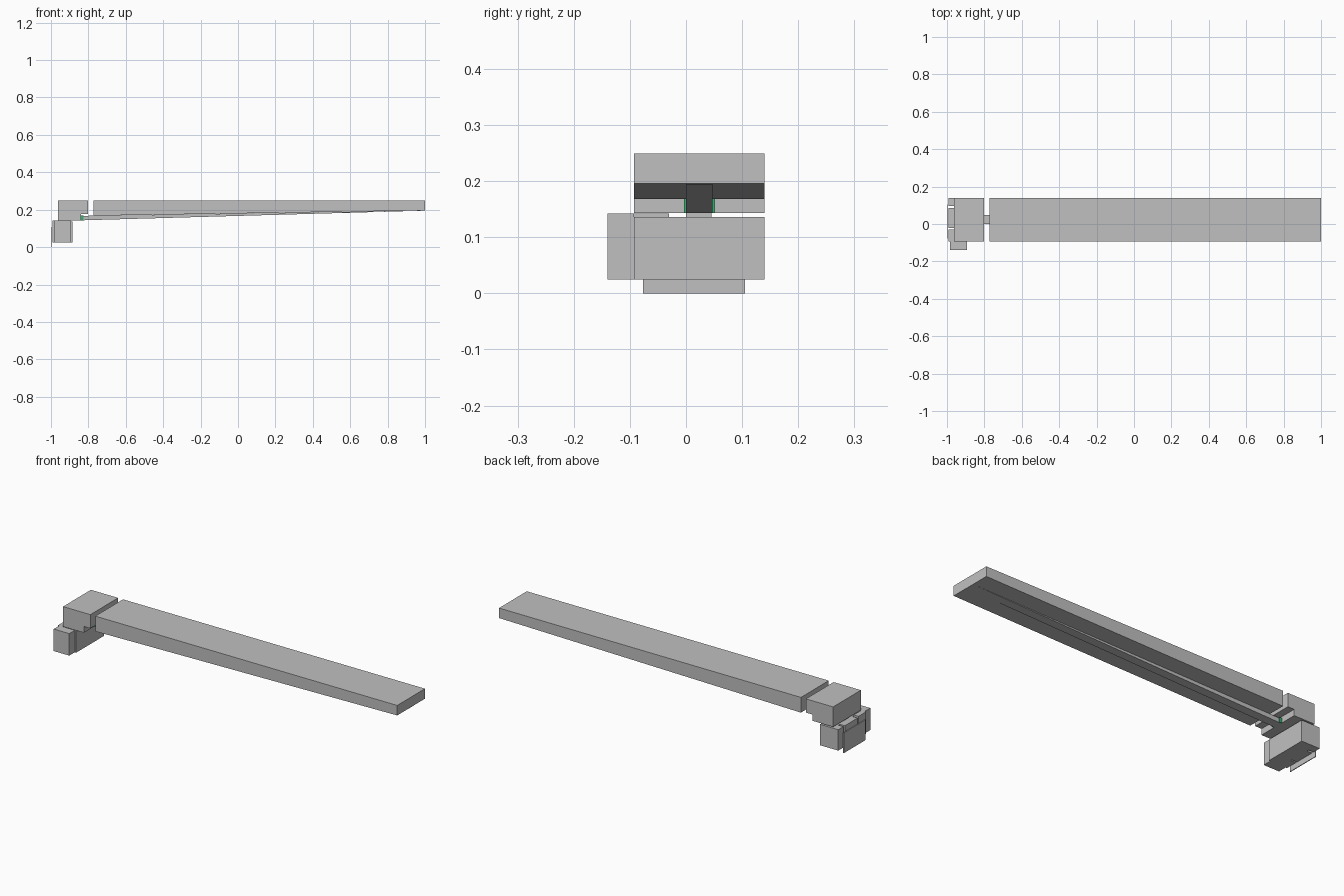
import bpy

if "Cube" in bpy.data.objects:
    bpy.data.objects.remove(bpy.data.objects["Cube"])


def material(name, rgb):
    m = bpy.data.materials.new(name)
    m.diffuse_color = (*rgb, 1)
    m.use_nodes = True
    m.node_tree.nodes["Principled BSDF"].inputs["Base Color"].default_value = m.diffuse_color
    return m


GREY = material("light grey", (0.53, 0.53, 0.53))
GREEN = material("green", (0.04, 0.42, 0.16))


def extrude(name, profile, y0, y1, mat=GREY):
    """Extrude an x-z profile (counter-clockwise seen from -y) from y0 to y1."""
    n = len(profile)
    verts = [(x, y, z) for y in (y0, y1) for x, z in profile]
    faces = [list(range(n)), list(range(2 * n - 1, n - 1, -1))]
    faces += [[(i + 1) % n, i, n + i, n + (i + 1) % n] for i in range(n)]
    mesh = bpy.data.meshes.new(name)
    mesh.from_pydata(verts, [], faces)
    mesh.materials.append(mat)
    ob = bpy.data.objects.new(name, mesh)
    bpy.context.collection.objects.link(ob)
    return ob


def box(name, x, y, z, mat=GREY):
    return extrude(name, [(x[0], z[0]), (x[1], z[0]), (x[1], z[1]), (x[0], z[1])], *y, mat)


Y0, Y1 = -0.093, 0.14

# Long tapering arm
extrude("arm", [(-0.773, 0.168), (1, 0.196), (1, 0.249), (-0.773, 0.249)], Y0, Y1)

# Narrow wedge-shaped tongue under the arm, reaching back to the head
extrude("tongue", [(-0.84, 0.143), (1, 0.195), (-0.773, 0.168), (-0.84, 0.167)], 0, 0.047)

# Stepped head block
extrude("head", [(-0.962, 0.143), (-0.84, 0.143), (-0.84, 0.176), (-0.802, 0.176),
                 (-0.802, 0.249), (-0.962, 0.249)], Y0, Y1)

# Green cheeks on both sides of the tongue
for side, y in (("front", (-0.004, 0)), ("back", (0.047, 0.052))):
    box("cheek_" + side, (-0.841, -0.826), y, (0.143, 0.168), GREEN)

# Lower block with its front end piece and the neck joining it to the head
box("lower_block", (-0.963, -0.885), (Y0, Y1), (0.025, 0.136))
box("front_end_piece", (-0.984, -0.893), (-0.14, Y0), (0.025, 0.142))
box("neck", (-0.955, -0.895), (0, 0.045), (0.136, 0.143))

# Segments along the outer side of the lower block
for i, (a, b, top) in enumerate(((Y0, -0.03, 0.142), (-0.022, 0.085, 0.136), (0.097, Y1, 0.136))):
    box(f"outer_segment_{i + 1}", (-0.992, -0.963), (a, b), (0.025, top))

# Thin hanging plate on the outer side
box("hanging_plate", (-1, -0.996), (-0.077, 0.105), (0, 0.108))
